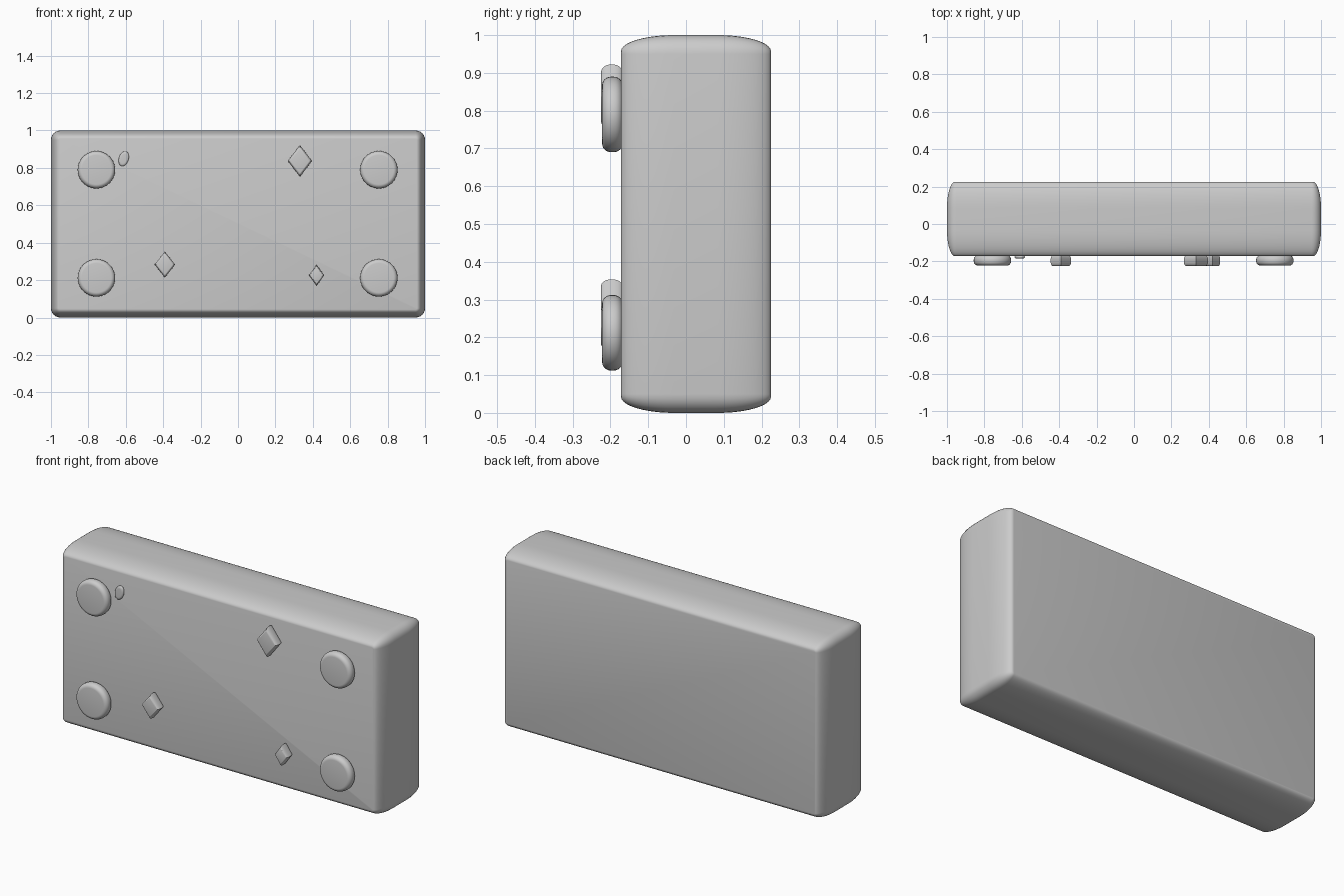
import bpy
import bmesh
from math import sin, cos, pi, sqrt

if "Cube" in bpy.data.objects:
    bpy.data.objects.remove(bpy.data.objects["Cube"], do_unlink=True)

# The single flat colour
GREY = (0.6, 0.6, 0.6, 1)
grey = bpy.data.materials.new("light grey")
grey.use_nodes = True
grey.diffuse_color = GREY
grey.node_tree.nodes["Principled BSDF"].inputs["Base Color"].default_value = GREY


def loft(name, rings, angle):
    """Skin equal-length rings of points and cap both ends."""
    bm = bmesh.new()
    loops = [[bm.verts.new(p) for p in ring] for ring in rings]
    n = len(loops[0])
    for a, b in zip(loops, loops[1:]):
        for i in range(n):
            j = (i + 1) % n
            bm.faces.new((a[i], a[j], b[j], b[i]))
    bm.faces.new(loops[0])
    bm.faces.new(loops[-1])
    bmesh.ops.recalc_face_normals(bm, faces=bm.faces)
    mesh = bpy.data.meshes.new(name)
    bm.to_mesh(mesh)
    bm.free()
    mesh.materials.append(grey)
    obj = bpy.data.objects.new(name, mesh)
    bpy.context.collection.objects.link(obj)
    bpy.ops.object.select_all(action="DESELECT")
    obj.select_set(True)
    bpy.context.view_layer.objects.active = obj
    bpy.ops.object.shade_smooth_by_angle(angle=angle)
    return obj


def edge_profile(front, back, depth, inset, steps):
    """(y, inset) pairs that round the front and back edges as quarter ellipses."""
    half = [(depth * (1 - sin(t)), inset * (1 - cos(t)))
            for t in (pi / 2 * (1 - k / steps) for k in range(steps + 1))]
    return ([(front + d, i) for d, i in half]
            + [(back - d, i) for d, i in reversed(half)])


def rounded_rectangle(y, inset, radius=0.05, steps=6):
    r = radius - inset
    points = []
    for quarter, (sx, sz) in enumerate([(1, 1), (-1, 1), (-1, -1), (1, -1)]):
        for k in range(steps + 1):
            t = pi / 2 * (quarter + k / steps)
            points.append((sx * (1 - radius) + r * cos(t), y,
                           0.5 + sz * (0.5 - radius) + r * sin(t)))
    return points


# Block with pillowed sides
loft("block", [rounded_rectangle(y, i)
               for y, i in edge_profile(-0.172, 0.225, 0.14, 0.043, 10)], 0.9)


def stud(name, outline, x, z, front, back, depth, inset, angle):
    """Raised shape whose outline shrinks towards its rounded front and back."""
    rings = [[(x + u * (1 - i), y, z + v * (1 - i)) for u, v in outline]
             for y, i in edge_profile(front, back, depth, inset, 6)]
    return loft(name, rings, angle)


def ellipse(width, height, tilt=0, n=40):
    pts = [(width * cos(2 * pi * k / n), height * sin(2 * pi * k / n)) for k in range(n)]
    return [(u * cos(tilt) - v * sin(tilt), u * sin(tilt) + v * cos(tilt)) for u, v in pts]


# Four round corner buttons
for side, x in (("right", -0.757), ("left", 0.753)):
    for level, z in (("upper", 0.79), ("lower", 0.212)):
        stud(f"{level}_{side}_button", ellipse(0.1, 0.1), x, z,
             -0.222, -0.168, 0.024, 0.22, 0.9)

# Diamond studs
for name, x, z, w, h in (("upper_left_diamond", 0.331, 0.837, 0.065, 0.085),
                         ("middle_right_diamond", -0.391, 0.283, 0.055, 0.07),
                         ("lower_left_diamond", 0.42, 0.226, 0.041, 0.058)):
    stud(name, [(w, 0), (0, h), (-w, 0), (0, -h)], x, z,
         -0.225, -0.168, 0.024, 0.25, 0.7)

# Small tilted oval bump
stud("small_oval", ellipse(0.026, 0.041, -0.3), -0.611, 0.849,
     -0.185, -0.168, 0.008, 0.4, 0.9)
